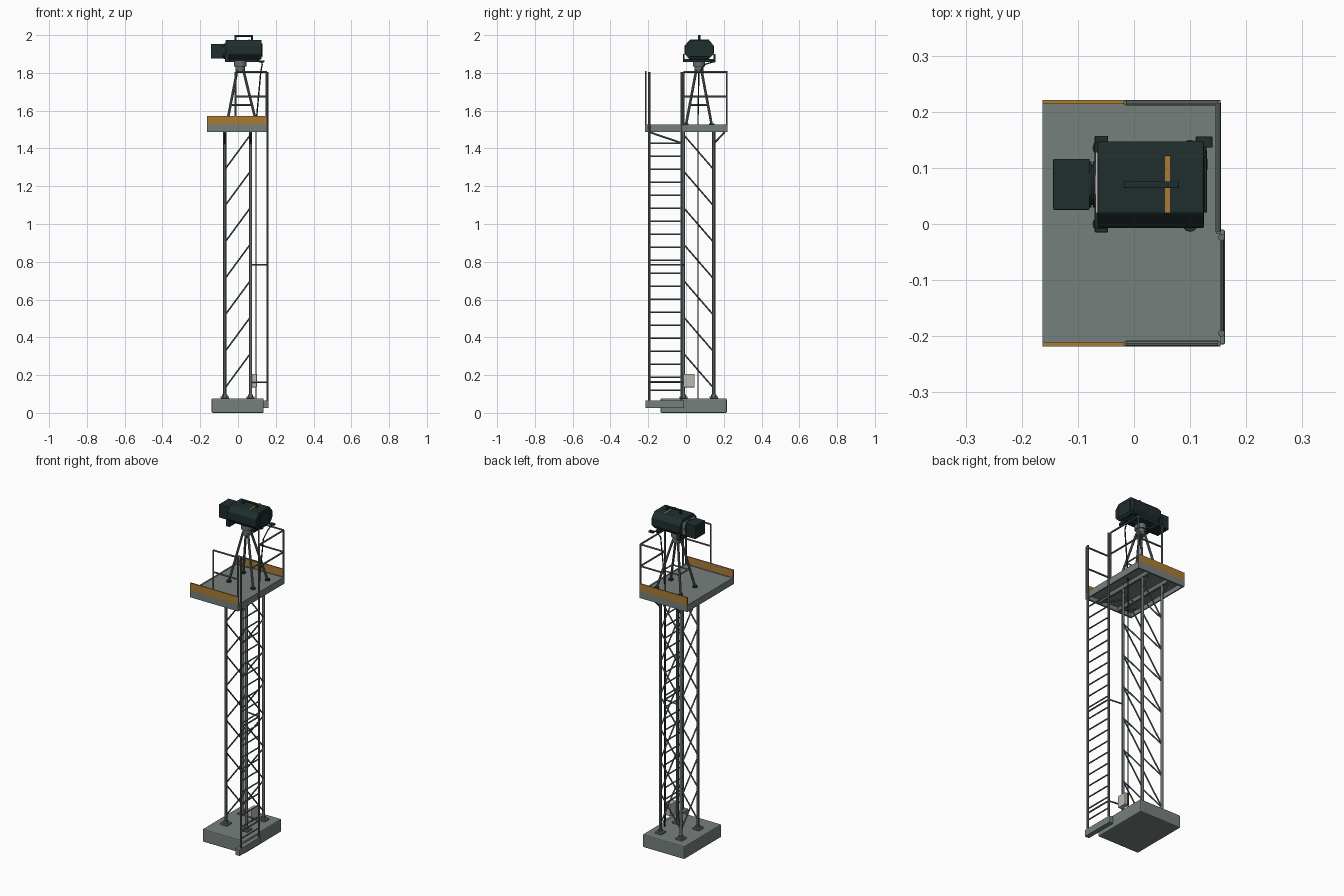
import bpy, bmesh, math
from mathutils import Vector

if "Cube" in bpy.data.objects:
    bpy.data.objects.remove(bpy.data.objects["Cube"], do_unlink=True)


def material(name, r, g, b):
    m = bpy.data.materials.new(name)
    m.use_nodes = True
    m.diffuse_color = (r, g, b, 1)
    m.node_tree.nodes["Principled BSDF"].inputs["Base Color"].default_value = (r, g, b, 1)
    return m


STEEL = material("painted steel", .13, .16, .155)
DECK = material("deck grey", .18, .215, .205)
DARK = material("dark housing", .014, .027, .027)
OCHRE = material("ochre paint", .40, .20, .035)
PALE = material("pale enamel", .50, .49, .43)


def finish(name, bm, mat, bevel=0, smooth=False):
    bmesh.ops.recalc_face_normals(bm, faces=bm.faces)
    mesh = bpy.data.meshes.new(name)
    bm.to_mesh(mesh)
    bm.free()
    ob = bpy.data.objects.new(name, mesh)
    bpy.context.collection.objects.link(ob)
    mesh.materials.append(mat)
    if bevel:
        mod = ob.modifiers.new("bevel", "BEVEL")
        mod.width, mod.segments = bevel, 2
    if smooth:
        bpy.ops.object.select_all(action="DESELECT")
        bpy.context.view_layer.objects.active = ob
        ob.select_set(True)
        bpy.ops.object.shade_smooth_by_angle()
    return ob


def add_box(bm, x, y, z):
    """Box from three (low, high) ranges."""
    vs = bmesh.ops.create_cube(bm, size=1)["verts"]
    for v in vs:
        v.co = Vector([(r[0] + r[1]) / 2 + c * (r[1] - r[0]) for r, c in zip((x, y, z), v.co)])


def add_bar(bm, a, b, r, sides=8, r2=None):
    """Round bar between two points."""
    a, b = Vector(a), Vector(b)
    vs = bmesh.ops.create_cone(bm, cap_ends=True, segments=sides, radius1=r,
                               radius2=r if r2 is None else r2, depth=(b - a).length)["verts"]
    q = Vector((0, 0, 1)).rotation_difference(b - a)
    for v in vs:
        v.co = q @ v.co + (a + b) / 2


def boxes(name, mat, items, bevel=0):
    bm = bmesh.new()
    for it in items:
        add_box(bm, *it)
    return finish(name, bm, mat, bevel)


def bars(name, mat, items, sides=8):
    bm = bmesh.new()
    for it in items:
        add_bar(bm, *it, sides) if len(it) == 3 else add_bar(bm, it[0], it[1], it[2], sides, it[3])
    return finish(name, bm, mat, 0, True)


def around(x, y, z, h):
    return ((x - h, x + h), (y - h, y + h), z)


# Foundations
boxes("foundation", DECK, [((-.14, .136), (-.135, .216), (0, .077))], .006)
boxes("ladder_footing", DECK, [((.132, .162), (-.215, -.01), (.025, .066))], .003)

# Lattice mast
XS, YS = (-.07, .066), (-.013, .147)
corners = [(x, y) for x in XS for y in YS]
bars("mast_columns", STEEL, [((x, y, .077), (x, y, 1.49), .0085) for x, y in corners], 12)
boxes("mast_feet", STEEL, [around(x, y, (.077, .087), .022) for x, y in corners], .002)
bars("foot_collars", STEEL, [((x, y, .087), (x, y, .098), .014) for x, y in corners], 12)
braces = []
for i in range(7):
    low, high = .13 + .193 * i, .315 + .193 * i
    braces += [((XS[0], y, low), (XS[1], y, high), .0042) for y in YS]
    braces += [((x, YS[1], low), (x, YS[0], high), .0042) for x in XS]
bars("mast_braces", STEEL, braces)
struts = []
for x in XS:
    struts += [((x, YS[0], 1.425), (x, -.195, 1.487), .005), ((x, YS[1], 1.425), (x, .205, 1.487), .005)]
bars("platform_struts", STEEL, struts)

# Platform
X0, X1, Y0, Y1 = -.163, .154, -.218, .221
boxes("deck_plate", DECK, [((X0, X1), (Y0, Y1), (1.512, 1.524))])
boxes("deck_frame", DECK, [((X0, X1), (Y0, Y0 + .01), (1.486, 1.526)),
                           ((X0, X1), (Y1 - .01, Y1), (1.486, 1.526)),
                           ((X0, X0 + .008), (Y0, Y1), (1.486, 1.526)),
                           ((X1 - .008, X1), (Y0, Y1), (1.486, 1.526))])
boxes("deck_joists", STEEL, [((x - .006, x + .006), (Y0 + .01, Y1 - .01), (1.488, 1.512)) for x in XS])
boxes("toe_boards", OCHRE, [((X0, .15), (Y0, Y0 + .007), (1.526, 1.572)),
                            ((X0, .15), (Y1 - .007, Y1), (1.526, 1.572))])

# Guard rails
RX, PX, TOP = .15, -.014, 1.805
rails = []
for y in (Y0 + .005, Y1 - .005):
    rails += [((x, y, 1.52), (x, y, TOP), .005) for x in (PX, RX)]
    rails += [((PX, y, z), (RX, y, z), .005) for z in (1.675, TOP)]
rails += [((RX, -.013, 1.52), (RX, -.013, TOP), .005)]
rails += [((RX, -.013, z), (RX, Y1 - .005, z), .005) for z in (1.675, TOP)]
bars("guard_rails", STEEL, rails)

# Ladder
LX, LY = .156, (-.195, -.024)
bars("ladder_rails", STEEL, [((LX, y, .06), (LX, y, TOP), .0062) for y in LY])
bars("ladder_rungs", STEEL,
     [((LX, LY[0], .12 + .0688 * i), (LX, LY[1], .12 + .0688 * i), .004) for i in range(20)])
ties = []
for z in (.163, .785):
    ties += [((LX, LY[0], z), (LX, LY[1], z), .0045), ((LX, LY[1], z), (XS[1], YS[0], z), .0045)]
bars("ladder_ties", STEEL, ties)

# Junction box
boxes("junction_box", PALE, [((.072, .1), (-.013, .046), (.135, .207))], .003)

# Instrument stand
CX, CY = .012, .068
feet = [(x, y) for x in (-.06, .1) for y in (0, .136)]
bars("stand_legs", STEEL,
     [((x, y, 1.525), (CX + .2 * (x - .02), CY + .2 * (y - CY), 1.815), .0068) for x, y in feet])
bars("stand_feet", DARK, [((x, y, 1.524), (x, y, 1.532), .014) for x, y in feet], 12)
ring = [(-.032, .024), (.074, .024), (.074, .112), (-.032, .112)]
bars("stand_spreader", STEEL, [((*ring[i - 1], 1.63), (*ring[i], 1.63), .004) for i in range(4)])
bars("pan_head", STEEL, [((CX, CY, 1.8), (CX, CY, 1.835), .024),
                         ((CX, CY, 1.835), (CX, CY, 1.865), .032)], 20)

# Cradle under the housing
boxes("cradle", DARK, [((-.06, .115), (.058, .078), (1.858, 1.872)),
                       ((-.07, -.046), (-.015, .157), (1.858, 1.874)),
                       ((.085, .105), (.0, .136), (1.858, 1.874)),
                       ((-.07, -.046), (-.015, -.007), (1.858, 1.9)),
                       ((-.07, -.046), (.145, .157), (1.858, 1.9)),
                       ((.11, .14), (.136, .156), (1.856, 1.866))], .002)

# Camera housing: a chamfered section extruded along x
half = [(.05, 1.872), (.06, 1.882), (.077, 1.9), (.077, 1.945), (.05, 1.975)]
section = half + [(-y, z) for y, z in reversed(half)]
bm = bmesh.new()
face = bm.faces.new([bm.verts.new((-.065, .07 + y, z)) for y, z in section])
ext = bmesh.ops.extrude_face_region(bm, geom=[face])
bmesh.ops.translate(bm, vec=(.19, 0, 0), verts=[g for g in ext["geom"] if isinstance(g, bmesh.types.BMVert)])
finish("camera_housing", bm, DARK, .003)
boxes("housing_end_cap", DARK, [((.125, .13), (.02, .12), (1.885, 1.955))], .002)
boxes("housing_front_rim", PALE, [((-.069, -.064), (.02, .128), (1.885, 1.955))])
boxes("housing_stripe", OCHRE, [((.055, .064), (.02, .122), (1.974, 1.977))])

# Lens and hood
bars("lens_barrel", DARK, [((-.085, .07, 1.915), (-.06, .07, 1.915), .036)]
     + [((x, .07, 1.915), (x + .004, .07, 1.915), .041) for x in (-.08, -.073)], 24)
boxes("lens_hood", DARK, [((-.144, -.079), (.025, .116), (1.875, 1.954))], .002)

# Carry handle
boxes("carry_handle", DARK, [((-.018, .08), (.064, .076), (1.991, 2.0)),
                             ((-.018, -.008), (.064, .076), (1.972, 1.995)),
                             ((.07, .08), (.064, .076), (1.972, 1.995))], .002)

# Signal cable from the housing down to the ground
curve = bpy.data.curves.new("signal_cable", "CURVE")
curve.dimensions = "3D"
curve.bevel_depth, curve.bevel_resolution = .0035, 2
path = [(.125, .15, 1.86), (.128, .1, 1.845), (.12, .068, 1.8), (.1, .064, 1.58),
        (.095, .064, 1.48), (.095, .064, .8), (.095, .064, .075)]
sp = curve.splines.new("POLY")
sp.points.add(len(path) - 1)
for p, co in zip(sp.points, path):
    p.co = (*co, 1)
curve.materials.append(DARK)
bpy.context.collection.objects.link(bpy.data.objects.new("signal_cable", curve))
